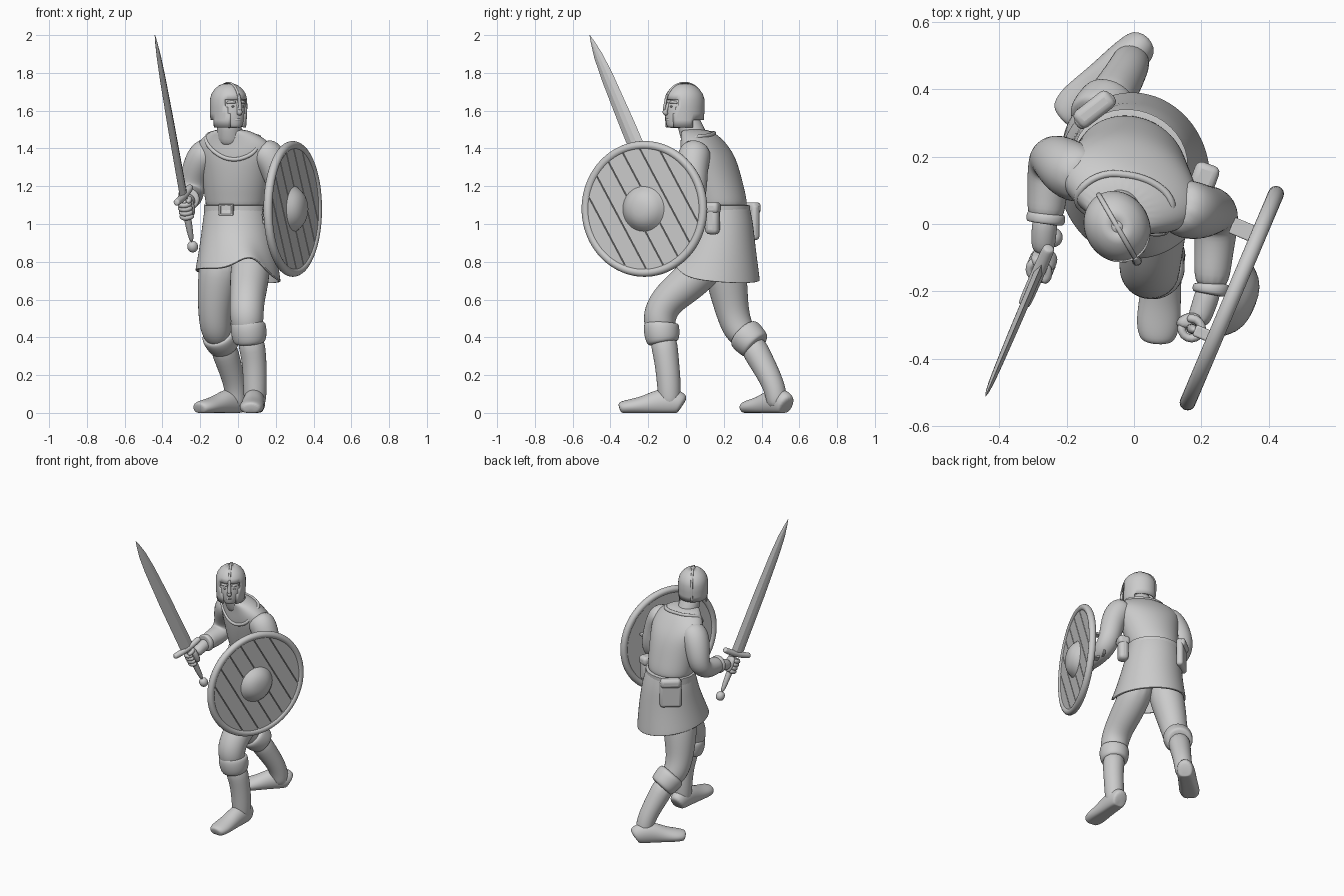
import bpy, bmesh, math
from math import sin, cos, pi, radians
from mathutils import Vector as V, Matrix
from mathutils.bvhtree import BVHTree

if "Cube" in bpy.data.objects:
    bpy.data.objects.remove(bpy.data.objects["Cube"])

BODY = radians(-20)                       # chest turned towards the sword side
HEAD = Matrix.Translation((-.05, -.008, 0)) @ Matrix.Rotation(radians(30), 4, 'Z')
I = Matrix.Identity(4)


def make(name, verts, faces, mat=I, sub=0, angle=45):
    me = bpy.data.meshes.new(name)
    me.from_pydata([mat @ V(v) for v in verts], [], faces)
    bm = bmesh.new()
    bm.from_mesh(me)
    bmesh.ops.recalc_face_normals(bm, faces=bm.faces)
    bm.to_mesh(me)
    bm.free()
    me.polygons.foreach_set('use_smooth', [True] * len(me.polygons))
    ob = bpy.data.objects.new(name, me)
    bpy.context.collection.objects.link(ob)
    if sub:
        ob.modifiers.new('sub', 'SUBSURF').levels = sub
        ob.modifiers['sub'].render_levels = sub
    else:
        me.set_sharp_from_angle(angle=radians(angle))
    return ob


def loft(name, rings, cap=True, closed=False, skip=None, **kw):
    n, m = len(rings[0]), len(rings)
    faces = [(i * n + j, i * n + (j + 1) % n, (i + 1) % m * n + (j + 1) % n, (i + 1) % m * n + j)
             for i in range(m if closed else m - 1) for j in range(n) if not (skip and skip(i, j))]
    if cap and not closed:
        faces += [tuple(range(n)), tuple(range((m - 1) * n, m * n))]
    return make(name, [p for r in rings for p in r], faces, **kw)


def ring(c, rx, ry, yaw=0, tx=0, ty=0, n=24, lift=0):
    """Level ellipse turned by yaw, sloping with x and y, lifted over the front thigh."""
    out = []
    for k in range(n):
        a, b = rx * cos(2 * pi * k / n), ry * sin(2 * pi * k / n)
        x, y = a * cos(yaw) - b * sin(yaw), a * sin(yaw) + b * cos(yaw)
        p = V((c[0] + x, c[1] + y, c[2] + tx * x + ty * y))
        p.z += lift * math.exp(-((p.x - .07) / .09) ** 2 - ((p.y + .1) / .1) ** 2)
        out.append(p)
    return out


def limb(name, pts, ref=(1, 0, 0), n=12, closed=False, sub=2, floor=False, mat=I):
    """Tube along (x, y, z, radius[, second radius]) points."""
    P, rings, m = [V(p[:3]) for p in pts], [], len(pts)
    for i, p in enumerate(P):
        t = (P[(i + 1) % m] - P[i - 1]) if closed else (P[min(i + 1, m - 1)] - P[max(i - 1, 0)])
        t.normalize()
        b = (V(ref) - t * t.dot(V(ref))).normalized()
        c = t.cross(b)
        r1, r2 = pts[i][3], pts[i][-1]
        r = [p + b * r1 * cos(2 * pi * k / n) + c * r2 * sin(2 * pi * k / n) for k in range(n)]
        if floor:
            r = [V((q.x, q.y, max(q.z, 0))) for q in r]
        rings.append(r)
    return loft(name, rings, closed=closed, sub=sub, mat=mat)


def box(name, c, size, yaw=0, mat=I, bevel=.012):
    f = [(0, 1, 3, 2), (4, 5, 7, 6), (0, 1, 5, 4), (2, 3, 7, 6), (0, 2, 6, 4), (1, 3, 7, 5)]
    v = [(a * size[0], b * size[1], d * size[2]) for a in (-.5, .5) for b in (-.5, .5) for d in (-.5, .5)]
    ob = make(name, v, f, mat @ Matrix.Translation(c) @ Matrix.Rotation(yaw, 4, 'Z'))
    b = ob.modifiers.new('bevel', 'BEVEL')
    b.width, b.segments = bevel, 3
    return ob


def solid(ob, t):
    ob.modifiers.new('thick', 'SOLIDIFY').thickness = t


# torso, tunic skirt and belt
tor = [(-.045, .04, 1.505, .075, .065), (-.03, .07, 1.475, .145, .088), (-.02, .095, 1.42, .215, .11),
       (-.012, .115, 1.36, .215, .132), (-.01, .135, 1.29, .195, .142), (-.01, .16, 1.19, .178, .145),
       (-.01, .18, 1.12, .168, .142), (-.01, .185, 1.06, .155, .135)]
torso = loft('torso', [ring(r[:3], r[3], r[4], BODY) for r in tor], sub=2)
skirt = loft('tunic_skirt', [ring((-.01, .185, 1.09), .156, .138, BODY),
                             ring((-.005, .185, 1.0), .175, .162, BODY * .7),
                             ring((0, .17, .88), .193, .19, 0, -.05, -.06, lift=.03),
                             ring((0, .145, .735), .214, .236, .15, -.14, -.1, lift=.09),
                             ring((0, .143, .725), .215, .238, .15, -.14, -.1, lift=.09)], cap=False, sub=2)
solid(skirt, -.012)
belt = loft('belt', [ring((-.01, .185, z), .172 - d, .153 - d, BODY, n=40)
                     for z, d in ((1.1, .012), (1.097, 0), (1.053, 0), (1.05, .012))], angle=60)
bm_ = Matrix.Translation((-.01, .185, 1.075)) @ Matrix.Rotation(BODY, 4, 'Z')
for x in (-.035, .035):
    box('buckle_side', (x, -.153, 0), (.012, .016, .06), mat=bm_, bevel=.004)
for z in (-.025, .025):
    box('buckle_bar', (0, -.153, z), (.08, .016, .012), mat=bm_, bevel=.004)
box('side_pouch', (.21, .14, 1.02), (.065, .075, .15), BODY, bevel=.025)
box('side_pouch_flap', (.21, .14, 1.085), (.075, .08, .06), BODY, bevel=.02)
box('back_bag', (-.115, .335, 1.01), (.14, .045, .19), radians(38), bevel=.018)
box('back_bag_flap', (-.118, .34, 1.085), (.13, .06, .06), radians(38), bevel=.02)

# collar band laid on the torso surface
bpy.context.view_layer.update()
tree = BVHTree.FromObject(torso, bpy.context.evaluated_depsgraph_get())
col = []
for k in range(28):
    a = 2 * pi * k / 28
    o = V((-.035 + .13 * cos(a), .045 + .12 * sin(a), 1.42 + .085 * sin(a)))
    col.append((*tree.find_nearest(o)[0], .012, .012))
limb('collar', col, ref=(0, 0, 1), n=8, closed=True, sub=1)

# arms
limb('sword_sleeve', [(-.12, .13, 1.40, .08), (-.185, .155, 1.365, .095), (-.228, .19, 1.27, .08),
                      (-.245, .2, 1.18, .07), (-.252, .14, 1.14, .068), (-.26, .06, 1.135, .058),
                      (-.262, .01, 1.13, .056)])
limb('sword_cuff', [(-.26, .035, 1.133, .05), (-.261, .03, 1.133, .061), (-.262, .005, 1.13, .061),
                    (-.263, 0, 1.13, .05)])
limb('sword_wrist', [(-.26, .04, 1.13, .042), (-.268, -.03, 1.115, .038), (-.27, -.09, 1.09, .037)])
limb('shield_sleeve', [(.11, .06, 1.40, .08), (.165, .04, 1.365, .095), (.21, .035, 1.27, .08),
                       (.24, .045, 1.14, .072), (.245, 0, 1.075, .068), (.235, -.1, 1.06, .058),
                       (.228, -.2, 1.055, .054)])
limb('shield_cuff', [(.23, -.175, 1.055, .045), (.23, -.18, 1.055, .058), (.227, -.205, 1.055, .058),
                     (.226, -.21, 1.055, .045)])
limb('shield_wrist', [(.23, -.17, 1.055, .042), (.205, -.25, 1.05, .037), (.185, -.3, 1.05, .036)])


def hand(name, c, axis, back):
    """Fist round a grip: palm on the back side, fingers curling round."""
    c, a = V(c), V(axis).normalized()
    b = (V(back) - a * a.dot(V(back))).normalized()
    s = a.cross(b)
    limb(name + '_palm', [(*(c + b * .024 + a * h), r, r * .6) for h, r in
                          ((-.052, .025), (-.038, .038), (0, .042), (.038, .038), (.052, .025))], ref=s)
    for i in range(4):
        q = c + a * (.024 * i - .04)
        limb(name + '_finger', [(*(q + (b * cos(t) + s * sin(t)) * .033), .015) for t in
                                [radians(d) for d in (40, 90, 140, 190, 240, 280)]], ref=a, n=8, sub=1)
    limb(name + '_thumb', [(*(c + a * .05 + (b * cos(t) + s * sin(t)) * .034), .015) for t in
                           [radians(d) for d in (10, -40, -90, -135)]], ref=a, n=8, sub=1)


# sword
tip, pom = V((-.44, -.51, 2.0)), V((-.24, -.04, .88))
d = (tip - pom).normalized()
w = V((.11, .25, .12))
w = (w - d * w.dot(d)).normalized()
S = Matrix((w, d.cross(w), d)).transposed().to_4x4()
S.translation = pom
L = (tip - pom).length
loft('sword_blade', [[(h, 0, z), (h * .3, t, z), (-h * .3, t, z), (-h, 0, z), (-h * .3, -t, z), (h * .3, -t, z)]
                     for z, h, t in ((.29, .047, .013), (.7, .044, .012), (L - .25, .036, .01),
                                     (L - .12, .026, .008), (L - .04, .011, .005), (L, .001, .001))],
     mat=S, angle=20)
limb('sword_guard', [(-.105, 0, .305, .016), (-.095, 0, .30, .02), (0, 0, .29, .021), (.095, 0, .30, .02),
                     (.105, 0, .305, .016)], ref=(0, 0, 1), mat=S)
limb('sword_grip', [(0, 0, .02, .014), (0, 0, .15, .021), (0, 0, .28, .02)], mat=S)
limb('pommel', [(0, 0, -.03, .01), (0, 0, -.022, .025), (0, 0, 0, .032), (0, 0, .022, .025), (0, 0, .03, .01)], mat=S)
hand('sword_hand', S @ V((0, 0, .22)), d, (.5, 1, .2))

# shield, built flat with its outer side along local z
F = Matrix(((.39, 0, .92, .29), (.92, 0, -.39, -.22), (0, 1, 0, 1.08), (0, 0, 0, 1)))
R = .338
limb('shield_rim', [(R * cos(a), R * sin(a), 0, .026, .025) for a in [2 * pi * k / 48 for k in range(48)]],
     ref=(0, 0, 1), n=8, closed=True, sub=1, mat=F)
loft('shield_back', [[(R * cos(2 * pi * k / 48), R * sin(2 * pi * k / 48), z) for k in range(48)]
                     for z in (-.012, .004)], mat=F)
PL = F @ Matrix.Rotation(radians(-60), 4, 'Z')
for i in range(7):
    qs = [-.334 + .0955 * i + .09 * k / 6 for k in range(7)]
    e = [(math.sqrt(max(R * R - q * q, 0)), q) for q in qs]
    out = e + [(-x, q) for x, q in reversed(e)]
    loft('shield_plank', [[(x, q, z) for x, q in out] for z in (0, .014)], mat=PL)
loft('shield_boss', [ring((0, 0, z), r, r, n=32) for r, z in
                     ((.122, .01), (.112, .022), (.1, .036), (.085, .05), (.062, .063), (.035, .07), (.01, .072))],
     mat=F, angle=60)
for v in (-.12, .12):
    box('grip_block', (-.13, v, -.035), (.035, .04, .06), mat=F, bevel=.006)
limb('shield_grip', [(-.13, -.14, -.065, .014), (-.13, -.05, -.075, .016), (-.13, .05, -.075, .016),
                     (-.13, .14, -.065, .014)], mat=F)
for s in (-.085, .085):
    box('strap_post', (.2, s, -.045), (.05, .015, .08), mat=F, bevel=.004)
box('arm_strap', (.2, 0, -.115), (.05, .12, .012), mat=F, bevel=.004)
hand('shield_hand', F @ V((-.13, -.03, -.075)), (0, 0, 1), (-.3, 1, 0))

# legs: trousers, boot shaft, turned cuff and foot
limb('front_trouser', [(.075, .18, .86, .11), (.06, .03, .70, .108), (.05, -.09, .61, .096),
                       (.045, -.14, .53, .094), (.05, -.14, .46, .088), (.055, -.13, .40, .06)])
limb('front_boot', [(.06, -.125, .42, .08), (.085, -.105, .3, .068), (.09, -.092, .18, .066),
                    (.09, -.088, .1, .064), (.09, -.085, .02, .055)])
limb('front_boot_cuff', [(.053, -.13, .485, .075), (.053, -.132, .475, .098), (.058, -.128, .42, .099),
                         (.062, -.122, .375, .09), (.063, -.12, .365, .07)])
limb('rear_trouser', [(-.08, .19, .86, .12), (-.11, .22, .68, .112), (-.125, .245, .53, .09),
                      (-.118, .28, .43, .086), (-.09, .335, .37, .06)])
limb('rear_boot', [(-.09, .335, .39, .078), (-.055, .395, .28, .07), (-.02, .455, .17, .062),
                   (-.01, .48, .09, .06), (-.008, .482, .02, .05)])
limb('rear_boot_cuff', [(-.108, .30, .428, .075), (-.105, .306, .422, .099), (-.088, .335, .39, .098),
                        (-.07, .37, .355, .09), (-.067, .375, .35, .07)])
for name, heel, toe in (('front_foot', V((.092, -.018, 0)), V((.068, -.352, 0))),
                        ('rear_foot', V((.028, .537, 0)), V((-.21, .312, 0)))):
    f = (toe - heel).normalized()
    k = (toe - heel).length
    limb(name, [(*(heel + f * k * s + V((0, 0, h * .45))), r, h * .6) for s, r, h in
                ((0, .042, .085), (.04, .054, .11), (.22, .06, .13), (.42, .06, .115), (.62, .063, .085),
                 (.82, .068, .07), (.96, .056, .06), (1, .038, .048))],
         ref=(f.y, -f.x, 0), n=16, floor=True)

# neck and face
limb('neck', [(-.04, .06, 1.42, .08), (-.045, .03, 1.49, .068), (-.05, .0, 1.58, .064)])
loft('face', [ring((0, y, z), rx, ry) for z, y, rx, ry in
              ((1.508, -.055, .032, .035), (1.516, -.05, .046, .052), (1.555, -.032, .068, .077),
               (1.6, -.02, .08, .09), (1.65, -.01, .084, .092), (1.7, 0, .068, .074))], sub=2, mat=HEAD)
limb('nose', [(0, -.095, 1.645, .009), (0, -.11, 1.615, .012), (0, -.124, 1.59, .017), (0, -.105, 1.578, .014)],
     n=8, mat=HEAD)
limb('mouth', [(-.025, -.096, 1.552, .005), (0, -.108, 1.553, .008), (.025, -.096, 1.552, .005)],
     ref=(0, 0, 1), n=8, mat=HEAD)
for s in (-1, 1):
    limb('brow', [(s * .012, -.102, 1.643, .008), (s * .035, -.095, 1.648, .009), (s * .06, -.075, 1.64, .007)],
         ref=(0, 0, 1), n=8, sub=1, mat=HEAD)
    limb('eye', [(s * .03, -.098, 1.617, .004), (s * .03, -.098, 1.622, .011), (s * .03, -.097, 1.628, .004)],
         n=8, mat=HEAD)

# helmet with open face, cheek guards, nose guard and crest ridge
prof = [(1.512, .09, .102), (1.55, .093, .105), (1.585, .095, .108), (1.62, .096, .109), (1.66, .095, .109),
        (1.69, .087, .099), (1.715, .071, .08), (1.735, .047, .054), (1.747, .016, .018)]
gap = [3, 3, 4, 5]                         # half width of the face opening per row


def opening(i, j):
    off = abs((j + .5) - 30)
    return (i < 4 and off < gap[i]) or (i == 0 and off > 10)


hel = loft('helmet', [ring((0, 0, z), rx, ry, n=40) for z, rx, ry in prof], cap=False, skip=opening, mat=HEAD)
hel.data.set_sharp_from_angle(angle=radians(60))
solid(hel, .01)
limb('helmet_crown', [(0, 0, 1.738, .03), (0, 0, 1.746, .018), (0, 0, 1.751, .006)], mat=HEAD)
limb('nose_guard', [(0, -.108, 1.69, .010, .006), (0, -.114, 1.655, .011, .006), (0, -.123, 1.615, .013, .006),
                    (0, -.127, 1.6, .012, .005)], n=8, sub=1, mat=HEAD)
limb('helmet_ridge', [(0, -s * (r + .002), z + .001, .008, .006) for s, rows in
                      ((1, prof[4:]), (-1, prof[:0:-1])) for z, _, r in rows], n=8, sub=1, mat=HEAD)
